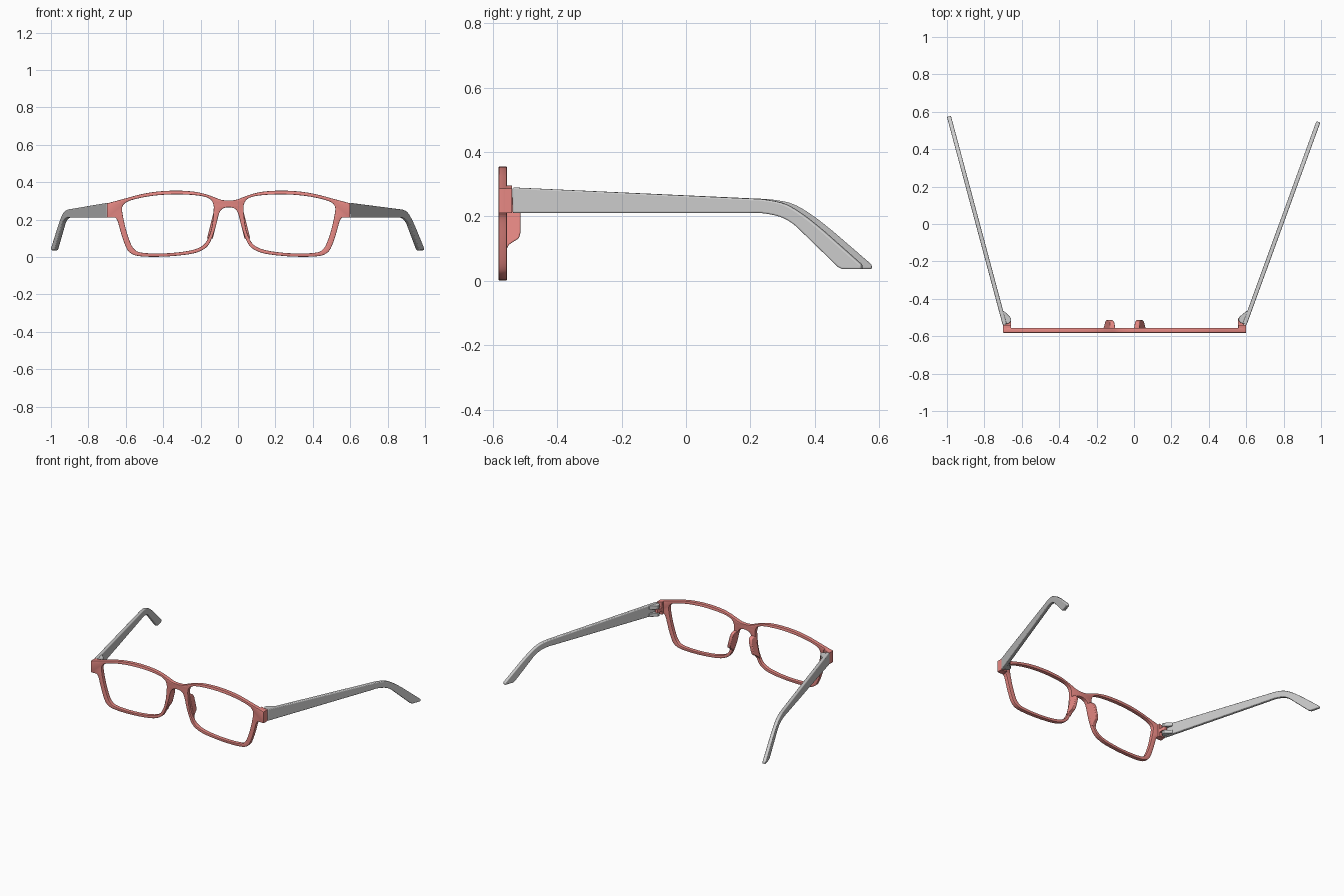
import bpy, bmesh, math
from mathutils import Matrix

if "Cube" in bpy.data.objects:
    bpy.data.objects.remove(bpy.data.objects["Cube"])

CX = -0.05      # centre line of the front frame
red = bpy.data.materials.new("red_plastic")
red.diffuse_color = (0.8, 0.25, 0.23, 1)
red.use_nodes = True
red.node_tree.nodes["Principled BSDF"].inputs["Base Color"].default_value = red.diffuse_color


def smooth(p, closed=False, n=5):
    """Catmull-Rom curve through 2D points."""
    out, m = [], len(p)
    for i in range(m if closed else m - 1):
        if closed:
            a, b, c, d = (p[(i + k) % m] for k in (-1, 0, 1, 2))
        else:
            a, b, c, d = p[max(i - 1, 0)], p[i], p[i + 1], p[min(i + 2, m - 1)]
        for j in range(n):
            t = j / n
            out.append(tuple(0.5 * (2 * b[k] + (c[k] - a[k]) * t
                       + (2 * a[k] - 5 * b[k] + 4 * c[k] - d[k]) * t * t
                       + (3 * b[k] - a[k] - 3 * c[k] + d[k]) * t ** 3) for k in (0, 1)))
    return out if closed else out + [p[-1]]


def finish(ob, mat=None, bevel=0):
    if mat:
        ob.data.materials.clear()
        ob.data.materials.append(mat)
    if bevel:
        mod = ob.modifiers.new("rounded_edges", 'BEVEL')
        mod.width, mod.segments = bevel, 3
        mod.limit_method, mod.angle_limit = 'ANGLE', math.radians(40)
    bpy.ops.object.select_all(action='DESELECT')
    ob.select_set(True)
    bpy.context.view_layer.objects.active = ob
    bpy.ops.object.shade_smooth_by_angle(angle=math.radians(35))


def prism(name, pts, place, mat=None, bevel=0):
    """Solid between two copies of a 2D profile; place(a, b, t) gives the 3D point."""
    bm = bmesh.new()
    lo, hi = ([bm.verts.new(place(a, b, t)) for a, b in pts] for t in (0, 1))
    bm.faces.new(lo)
    bm.faces.new(hi[::-1])
    for i in range(len(pts)):
        j = (i + 1) % len(pts)
        bm.faces.new((lo[i], hi[i], hi[j], lo[j]))
    bmesh.ops.recalc_face_normals(bm, faces=bm.faces)
    me = bpy.data.meshes.new(name)
    bm.to_mesh(me)
    bm.free()
    ob = bpy.data.objects.new(name, me)
    bpy.context.collection.objects.link(ob)
    finish(ob, mat, bevel)
    return ob


def flip(p):
    return [(-x, z) for x, z in reversed(p)]


# Front frame: outline with two lens openings
top = [(0, .302), (.04, .306), (.083, .322), (.13, .338), (.19, .35), (.28, .355),
       (.38, .35), (.47, .335), (.56, .311), (.65, .287)]
low = [(.605, .21), (.593, .19), (.57, .11), (.545, .045), (.52, .018), (.48, .005),
       (.40, .001), (.30, .005), (.20, .017), (.145, .035), (.11, .062), (.086, .11),
       (.067, .17), (.055, .22), (.042, .25), (.022, .263), (0, .266)]
lens = smooth([(.08, .25), (.083, .285), (.10, .31), (.14, .325), (.21, .333), (.30, .335),
               (.40, .328), (.49, .312), (.545, .294), (.568, .27), (.568, .235), (.55, .15),
               (.525, .075), (.505, .042), (.475, .025), (.40, .019), (.30, .022), (.20, .036),
               (.14, .06), (.11, .10), (.09, .16)], closed=True)
outline = (smooth(flip(top)[:-1] + top) + [(.65, .21)]
           + smooth(low + flip(low)[1:]) + [(-.65, .21)])
cu = bpy.data.curves.new("front_frame", 'CURVE')
cu.dimensions, cu.fill_mode = '2D', 'BOTH'
cu.extrude, cu.bevel_depth, cu.bevel_resolution, cu.offset = .010, .003, 1, -.003
for loop in (outline, lens, flip(lens)):
    sp = cu.splines.new('POLY')
    sp.points.add(len(loop) - 1)
    for q, (x, z) in zip(sp.points, loop):
        q.co = (x, z, 0, 1)
    sp.use_cyclic_u = True
tmp = bpy.data.objects.new("frame_curve", cu)
bpy.context.collection.objects.link(tmp)
bpy.context.view_layer.update()
me = bpy.data.meshes.new_from_object(tmp.evaluated_get(bpy.context.evaluated_depsgraph_get()))
bpy.data.objects.remove(tmp)
bm = bmesh.new()
bm.from_mesh(me)
bmesh.ops.remove_doubles(bm, verts=bm.verts, dist=1e-5)
bmesh.ops.recalc_face_normals(bm, faces=bm.faces)
bm.transform(Matrix.Translation((CX, -.569, 0)) @ Matrix.Rotation(math.pi / 2, 4, 'X'))
bm.to_mesh(me)
bm.free()
frame = bpy.data.objects.new("front_frame", me)
bpy.context.collection.objects.link(frame)
finish(frame, red)

# Side profile of a temple arm: (distance along arm, height)
arm = ([(0, .29)] + smooth([(.78, .2555), (.835, .252), (.90, .238), (.966, .2), (1.032, .15)])
       + [(1.152, .05), (1.152, .036), (1.09, .036), (1.075, .043)]
       + smooth([(.96, .148), (.925, .178), (.883, .199), (.825, .21), (.78, .21)]) + [(0, .21)])
# Plan of the hinge knuckle on the arm: (inward distance, distance along arm)
knuckle = [(.008, 0), (.035, 0), (.050, .010), (.052, .025), (.042, .044), (.026, .07), (.008, .07)]
# Plan of the frame's hinge lug: (distance from centre line, y)
lug = [(.607, -.56), (.607, -.507), (.613, -.498), (.625, -.495), (.635, -.502), (.638, -.51),
       (.638, -.56)]
# Side profile of a nose pad: (y, z)
pad = [(-.565, .24), (-.54, .24), (-.522, .232), (-.514, .21), (-.514, .15), (-.519, .132),
       (-.535, .122), (-.55, .112), (-.557, .098), (-.565, .098)]

for side, s, angle in (("right", 1, 20), ("left", -1, 15)):
    # Temple arm with two hinge knuckles, swung open by its own angle
    parts = [prism(side + "_temple", arm, lambda a, b, t: (-s * .022 * t, a, b), bevel=.005)]
    for level, z0, z1 in (("lower", .212, .234), ("upper", .262, .286)):
        parts.append(prism(f"{side}_{level}_knuckle", knuckle,
                           lambda a, b, t: (-s * a, b, z0 + (z1 - z0) * t), bevel=.002))
    for ob in parts:
        ob.location = (CX + s * .652, -.54, 0)
        ob.rotation_euler.z = -s * math.radians(angle)
    # Frame end block and hinge lug
    prism(side + "_end_block", [(.607, .21), (.65, .21), (.65, .287), (.607, .297)],
          lambda a, b, t: (CX + s * a, -.565 + .025 * t, b), red, .002)
    prism(side + "_hinge_lug", lug,
          lambda a, b, t: (CX + s * a, b, .237 + .022 * t), red)
    # Nose pad, leaning along the rim and narrowing toward its back
    prism(side + "_nose_pad", pad,
          lambda a, b, t: (CX + s * (.070 + (.22 - b) * .25
                           + (2 * t - 1) * (.015 - (a + .556) * .1)), a, b), red, .005)
